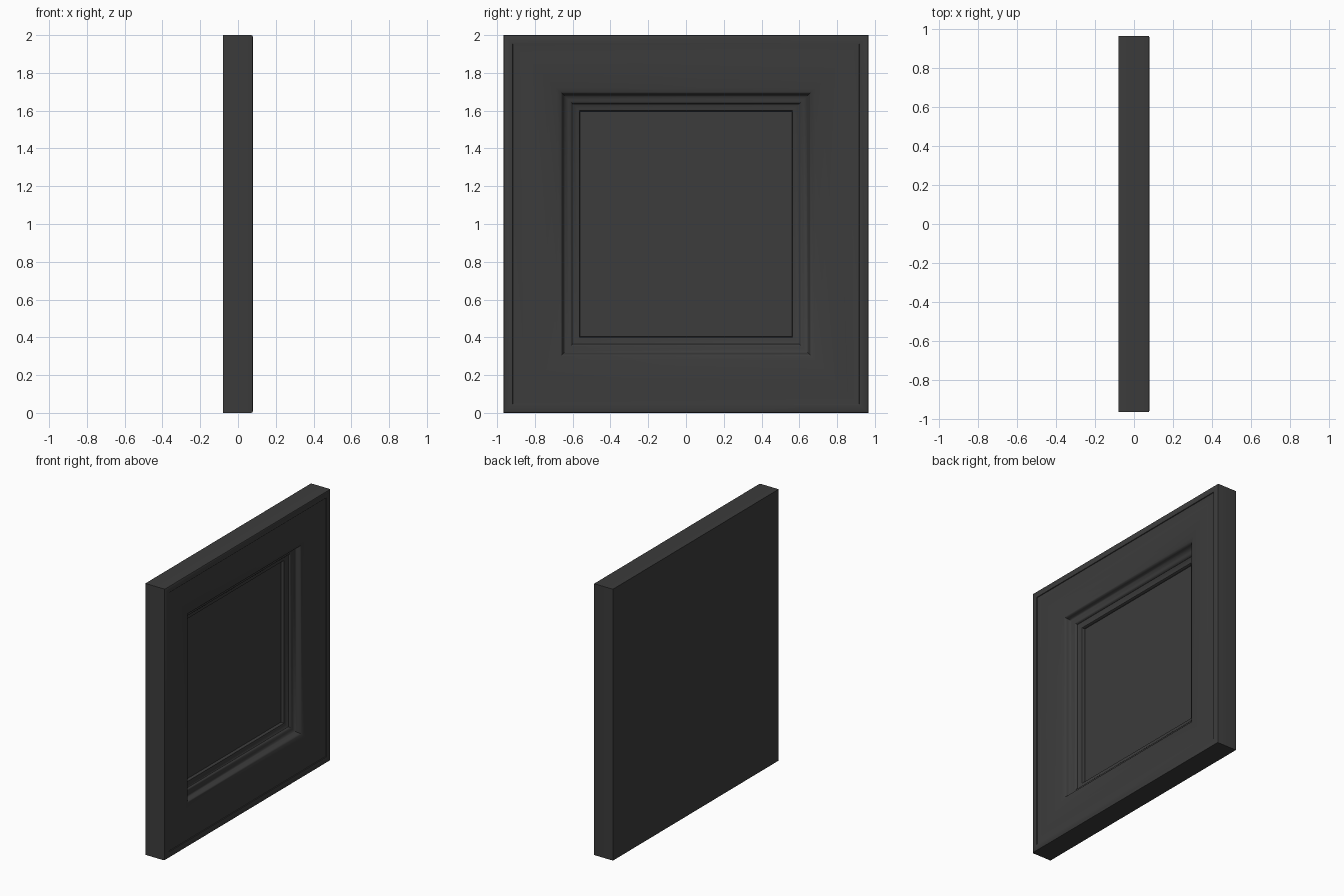
import bpy, bmesh, math

if "Cube" in bpy.data.objects:
    bpy.data.objects.remove(bpy.data.objects["Cube"])

HY, HZ = 0.965, 1.0          # half width and half height
mat = bpy.data.materials.new("dark_wood")
mat.diffuse_color = (0.045, 0.045, 0.045, 1)
mat.use_nodes = True
mat.node_tree.nodes["Principled BSDF"].inputs["Base Color"].default_value = mat.diffuse_color


def finish(name, bm):
    bmesh.ops.recalc_face_normals(bm, faces=bm.faces)
    me = bpy.data.meshes.new(name)
    bm.to_mesh(me)
    bm.free()
    ob = bpy.data.objects.new(name, me)
    bpy.context.collection.objects.link(ob)
    me.materials.append(mat)
    bpy.ops.object.select_all(action='DESELECT')
    ob.select_set(True)
    bpy.context.view_layer.objects.active = ob
    bpy.ops.object.shade_smooth_by_angle(angle=math.radians(35))
    return ob


def ring(bm, inset, x):
    y, z = HY - inset, HZ - inset
    return [bm.verts.new((x, sy * y, 1 + sz * z))
            for sy, sz in ((-1, -1), (1, -1), (1, 1), (-1, 1))]


# moulding cross-section: (inset from outer edge, x), from back edge to panel rebate
profile = [
    (0.000, -0.080), (0.000, 0.070), (0.002, 0.076), (0.008, 0.079),     # outer side
    (0.040, 0.080), (0.046, 0.079), (0.048, 0.074), (0.056, 0.073),      # edge bead and step
    (0.110, 0.075), (0.170, 0.074), (0.230, 0.068), (0.280, 0.060),      # broad face
    (0.302, 0.053), (0.309, 0.047), (0.312, 0.036), (0.316, 0.022),      # drop at opening
    (0.326, 0.012), (0.342, 0.008), (0.354, 0.005), (0.361, -0.001),     # inner cove
    (0.364, -0.010), (0.372, -0.015), (0.388, -0.018), (0.400, -0.022),  # inner bead
    (0.404, -0.028), (0.405, -0.042), (0.405, -0.080),
]
bm = bmesh.new()
rings = [ring(bm, i, x) for i, x in profile]
for a, b in zip(rings, rings[1:] + rings[:1]):
    for k in range(4):
        n = (k + 1) % 4
        bm.faces.new((a[k], a[n], b[n], b[k]))
finish("frame_moulding", bm)

# flat recessed panel closing the opening, flush with the back
bm = bmesh.new()
back, front = ring(bm, 0.405, -0.080), ring(bm, 0.405, -0.042)
bm.faces.new(back)
bm.faces.new(front)
for k in range(4):
    n = (k + 1) % 4
    bm.faces.new((back[k], back[n], front[n], front[k]))
finish("recessed_panel", bm)
